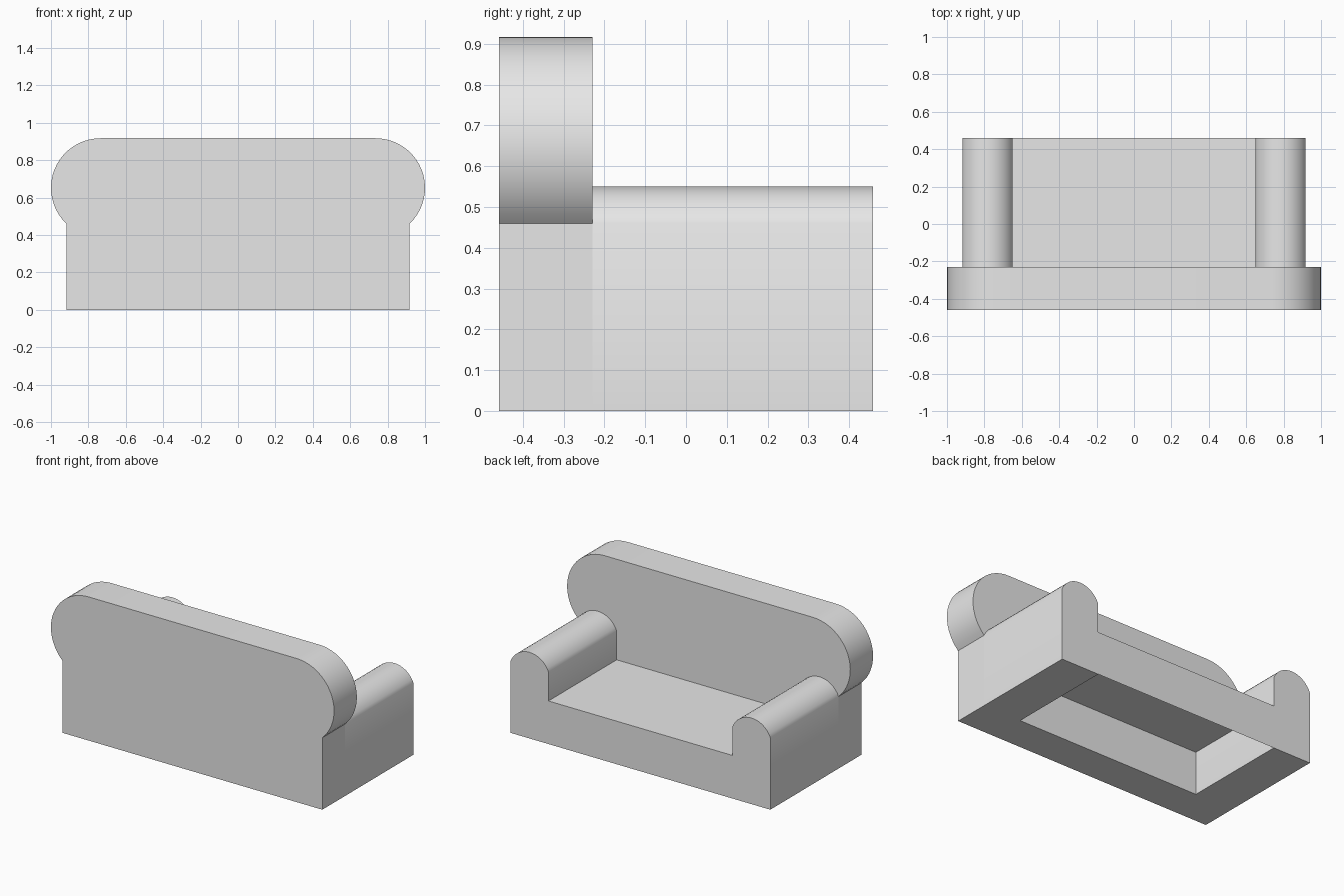
import bpy
from math import sin, cos, atan2, pi, radians

cube = bpy.data.objects.get("Cube")
if cube:
    bpy.data.objects.remove(cube)

grey = bpy.data.materials.new("light grey")
grey.use_nodes = True
grey.diffuse_color = (0.8, 0.8, 0.8, 1)
grey.node_tree.nodes["Principled BSDF"].inputs["Base Color"].default_value = (0.8, 0.8, 0.8, 1)

HALF_W, HALF_D = 0.917, 0.459   # body half width and half depth
INNER_X, SPLIT_Y = 0.65, -0.229  # inner side of arms, face of backrest
SIDE_Z, SEAT_Z = 0.46, 0.275


def make(name, verts, faces):
    mesh = bpy.data.meshes.new(name)
    mesh.from_pydata(verts, [], faces)
    mesh.materials.append(grey)
    obj = bpy.data.objects.new(name, mesh)
    bpy.context.collection.objects.link(obj)
    bpy.ops.object.select_all(action='DESELECT')
    obj.select_set(True)
    bpy.context.view_layer.objects.active = obj
    return obj


def extrude(name, profile, y0, y1):
    """Solid from a counter-clockwise (x, z) profile, extruded along y."""
    n = len(profile)
    verts = [(x, y, z) for y in (y0, y1) for x, z in profile]
    faces = [tuple(range(n)), tuple(reversed(range(n, 2 * n)))]
    for i in range(n):
        j = (i + 1) % n
        faces.append((j, i, i + n, j + n))
    obj = make(name, verts, faces)
    bpy.ops.object.shade_smooth_by_angle(angle=radians(30))
    return obj


def arc(cx, cz, r, a0, a1, steps):
    angles = [a0 + (a1 - a0) * i / steps for i in range(steps + 1)]
    return [(cx + r * cos(a), cz + r * sin(a)) for a in angles]


# Backrest: straight base with rounded, overhanging shoulders
cx, cz, r = 0.735, 0.652, 0.265
half = [(HALF_W, 0)] + arc(cx, cz, r, atan2(SIDE_Z - cz, HALF_W - cx), pi / 2, 20)
extrude("backrest", half + [(-x, z) for x, z in reversed(half)], -HALF_D, SPLIT_Y)

# Arms: blocks with a rounded top
arm_x, arm_z, arm_r = (HALF_W + INNER_X) / 2, 0.406, 0.144
start = atan2(SIDE_Z - arm_z, HALF_W - arm_x)
for name, side in (("left_arm", 1), ("right_arm", -1)):
    top = arc(side * arm_x, arm_z, arm_r, start, pi - start, 16)
    xs = sorted((side * INNER_X, side * HALF_W))
    extrude(name, [(xs[0], 0), (xs[1], 0)] + top, SPLIT_Y, HALF_D)

# Seat and apron: thin sheets over the open underside
X = INNER_X
make("seat", [(-X, SPLIT_Y, SEAT_Z), (X, SPLIT_Y, SEAT_Z), (X, HALF_D, SEAT_Z), (-X, HALF_D, SEAT_Z)],
     [(0, 1, 2, 3)])
make("apron", [(X, HALF_D, 0), (-X, HALF_D, 0), (-X, HALF_D, SEAT_Z), (X, HALF_D, SEAT_Z)],
     [(0, 1, 2, 3)])
